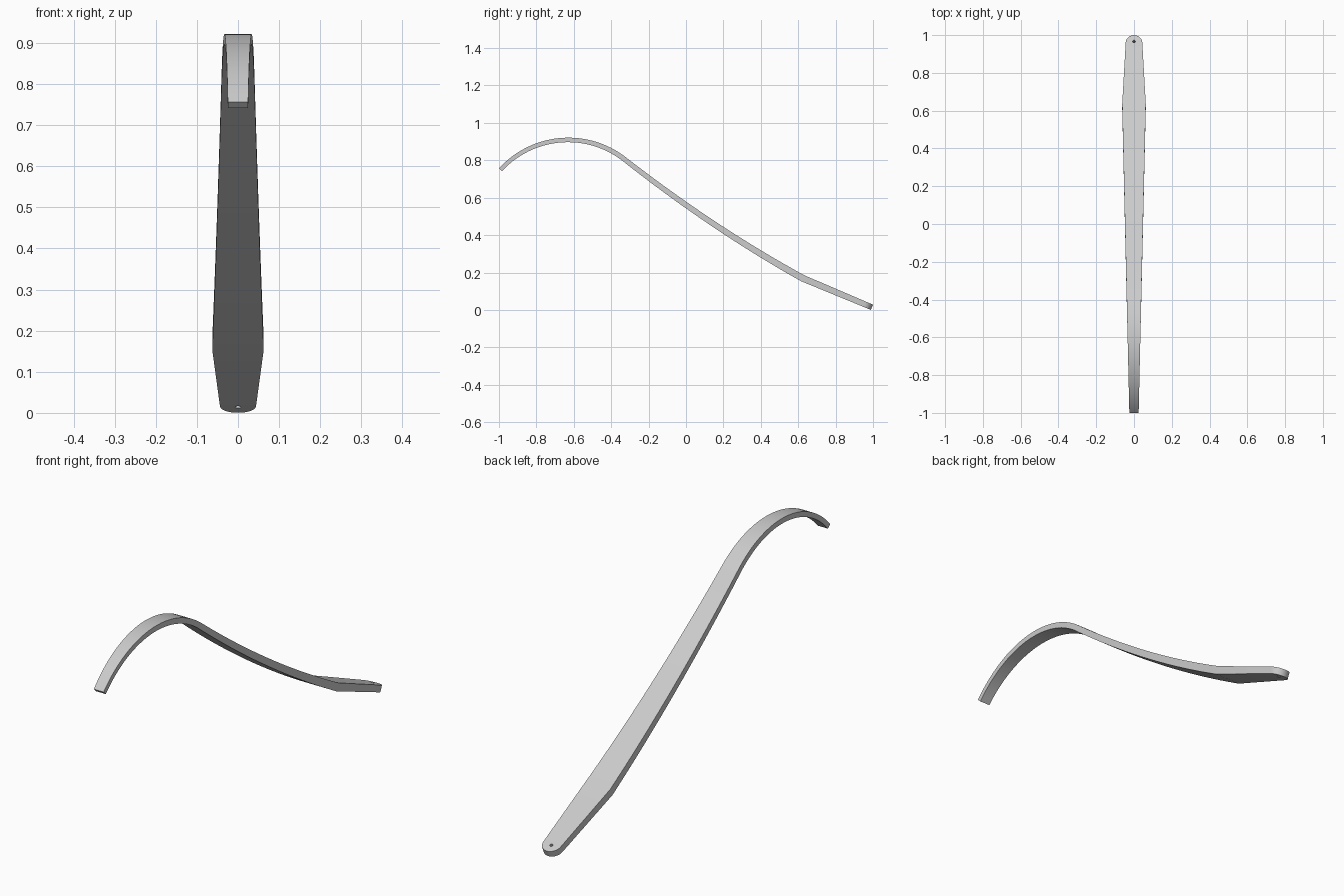
import bpy, bmesh, math
from mathutils import Vector

if "Cube" in bpy.data.objects:
    bpy.data.objects.remove(bpy.data.objects["Cube"])

# Landmarks in the side view (y, z)
CY, CZ, R = -0.63, 0.419, 0.49          # hook arc
JOIN = (-0.34, 0.814)                   # hook meets shank
KINK = (0.625, 0.169)                   # shank meets flat pad
END = (0.994, 0.0142)                   # rounded end of pad
PAD_R = 0.044


def lerp_table(table, y):
    for (a, va), (b, vb) in zip(table, table[1:]):
        if y <= b:
            return va + (vb - va) * (y - a) / (b - a)
    return table[-1][1]


HALF_WIDTH = [(-1, 0.0245), (0.625, 0.0625), (0.95, 0.0445), (1, 0.044)]
THICKNESS = [(-1, 0.022), (-0.34, 0.026), (0.625, 0.036), (1, 0.03)]

# Centre line stations: y, z, half width
path = []
a0 = math.asin((-0.992 - CY) / R)
a1 = math.asin((JOIN[0] - CY) / R)
for i in range(28):
    a = a0 + (a1 - a0) * i / 28
    path.append((CY + R * math.sin(a), CZ + R * math.cos(a)))
for i in range(25):
    t = i / 24
    path.append((JOIN[0] + (KINK[0] - JOIN[0]) * t,
                 JOIN[1] + (KINK[1] - JOIN[1]) * t - 0.028 * 4 * t * (1 - t)))
stations = [(y, z, lerp_table(HALF_WIDTH, y)) for y, z in path]

pad_dir = (Vector(END) - Vector(KINK)).normalized()
for i in range(13):
    a = math.pi / 2 * i / 12
    p = Vector(END) - pad_dir * PAD_R * (1 - math.sin(a))
    stations.append((p.x, p.y, PAD_R * math.cos(a)))

# Lever strip: rectangular section swept along the stations
bm = bmesh.new()
rings = []
last = len(stations) - 1
for i, (y, z, w) in enumerate(stations):
    if y > KINK[0] + 0.01:
        d = pad_dir
    else:
        p, q = stations[max(i - 1, 0)], stations[min(i + 1, last)]
        d1 = Vector((y - p[0], z - p[1]))
        d2 = Vector((q[0] - y, q[1] - z))
        d = sum((v.normalized() for v in (d1, d2) if v.length > 0), Vector((0, 0))).normalized()
    h = lerp_table(THICKNESS, y) / 2
    ny, nz = -d.y * h, d.x * h
    rings.append([bm.verts.new((sx * w, y + sn * ny, z + sn * nz))
                  for sx, sn in ((-1, -1), (1, -1), (1, 1), (-1, 1))])
for r, s in zip(rings, rings[1:]):
    for k in range(4):
        bm.faces.new((r[k], r[(k + 1) % 4], s[(k + 1) % 4], s[k]))
bm.faces.new(rings[0])
bmesh.ops.remove_doubles(bm, verts=bm.verts, dist=1e-5)
bmesh.ops.recalc_face_normals(bm, faces=bm.faces)
mesh = bpy.data.meshes.new("curved_lever")
bm.to_mesh(mesh)
bm.free()
lever = bpy.data.objects.new("curved_lever", mesh)
bpy.context.collection.objects.link(lever)

# Small pin hole through the pad
c = Vector(END) - pad_dir * 0.036
bpy.ops.mesh.primitive_cylinder_add(vertices=20, radius=0.007, depth=0.1,
                                    location=(0, c.x, c.y),
                                    rotation=(math.atan2(pad_dir.y, pad_dir.x), 0, 0))
cutter = bpy.context.object
cutter.name = "pin_hole_cutter"
cutter.hide_render = True
cutter.display_type = 'WIRE'
cut = lever.modifiers.new("pin_hole", 'BOOLEAN')
cut.operation = 'DIFFERENCE'
cut.solver = 'EXACT'
cut.object = cutter

# Apply the cut, drop the cutter, shade smooth
bpy.ops.object.select_all(action='DESELECT')
lever.select_set(True)
bpy.context.view_layer.objects.active = lever
bpy.ops.object.modifier_apply(modifier=cut.name)
bpy.data.objects.remove(cutter)
bpy.ops.object.shade_smooth_by_angle(angle=math.radians(30))
